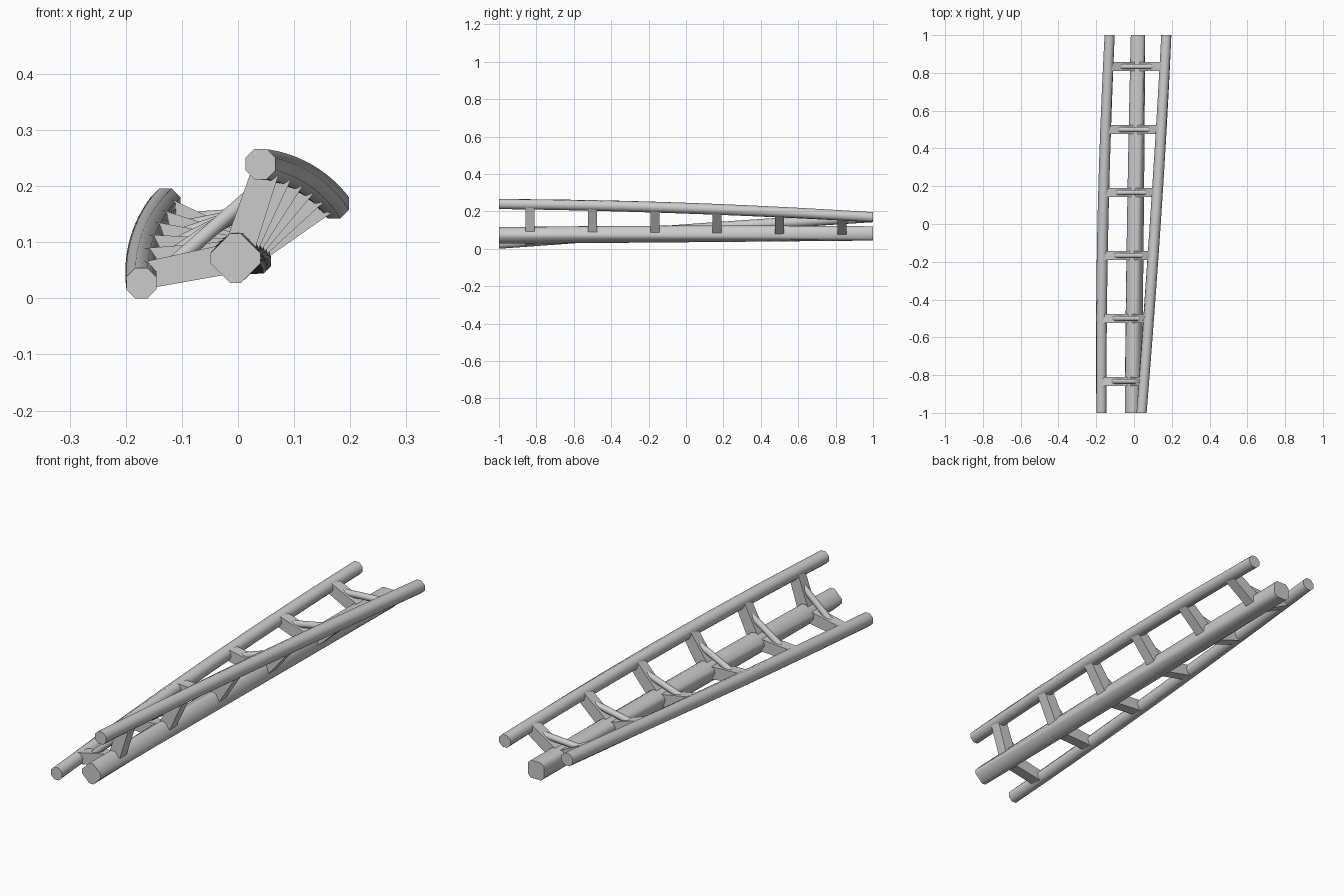
import bpy, bmesh
from math import sin, cos, pi, radians
from mathutils import Vector

if "Cube" in bpy.data.objects:
    bpy.data.objects.remove(bpy.data.objects["Cube"])

PX, PZ = 0.021, 0.046      # roll axis
SEGS = 24                  # steps along the track
SPINE_H, RAIL_H, GAUGE = 0.036, 0.123, 0.15


def place(u, v, y):
    """Local cross-section point -> world; the track rolls 45 to 0 degrees."""
    a = radians(45) * (1 - y) / 2
    return Vector((PX + u * cos(a) - v * sin(a), y, PZ + u * sin(a) + v * cos(a)))


def build(name, rings, smooth):
    """Skin a list of equal rings and cap both ends."""
    bm = bmesh.new()
    vs = [[bm.verts.new(p) for p in ring] for ring in rings]
    n = len(vs[0])
    for a, b in zip(vs, vs[1:]):
        for i in range(n):
            j = (i + 1) % n
            bm.faces.new((a[i], a[j], b[j], b[i]))
    bm.faces.new(vs[0])
    bm.faces.new(vs[-1])
    bmesh.ops.recalc_face_normals(bm, faces=bm.faces)
    me = bpy.data.meshes.new(name)
    bm.to_mesh(me)
    bm.free()
    ob = bpy.data.objects.new(name, me)
    bpy.context.collection.objects.link(ob)
    if smooth:
        bpy.ops.object.select_all(action='DESELECT')
        ob.select_set(True)
        bpy.context.view_layer.objects.active = ob
        bpy.ops.object.shade_smooth_by_angle(angle=radians(60))
    return ob


def sweep(name, section):
    ys = [-1 + 2 * i / SEGS for i in range(SEGS + 1)]
    build(name, [[place(u, v, y) for u, v in section] for y in ys], True)


def octagon(r):
    return [(r * cos(pi / 8 + k * pi / 4), r * sin(pi / 8 + k * pi / 4)) for k in range(8)]


# spine: square tube with chamfered corners
h, c = 0.038, 0.0245
box = [(h, -c), (h, c), (c, h), (-c, h), (-h, c), (-h, -c), (-c, -h), (c, -h)]
sweep("spine_tube", [(u, v + SPINE_H) for u, v in box])

# two running rails
for side, label in ((-1, "left"), (1, "right")):
    sweep(label + "_rail", [(u + side * GAUGE, v + RAIL_H) for u, v in octagon(0.029)])

# cross ties: two flat struts and a round brace each
for k in range(6):
    y = -5 / 6 + k / 3
    for side, label in ((-1, "left"), (1, "right")):
        start = Vector((0, SPINE_H))
        end = Vector((side * GAUGE, RAIL_H))
        d = (end - start).normalized()
        nrm = Vector((-d.y, d.x))
        rings = []
        for p, w in ((start + d * 0.01, 0.027), (end - d * 0.008, 0.024)):
            ring = []
            for s, t in ((-1, -1), (1, -1), (1, 1), (-1, 1)):
                q = p + nrm * s * w
                ring.append(place(q.x, q.y, y) + Vector((0, t * 0.024, 0)))
            rings.append(ring)
        build(f"{label}_strut_{k + 1}", rings, False)
    rings = [[place(u, 0.102 + b, y) + Vector((0, a, 0)) for a, b in octagon(0.014)]
             for u in (-0.1, 0.1)]
    build(f"cross_brace_{k + 1}", rings, True)
